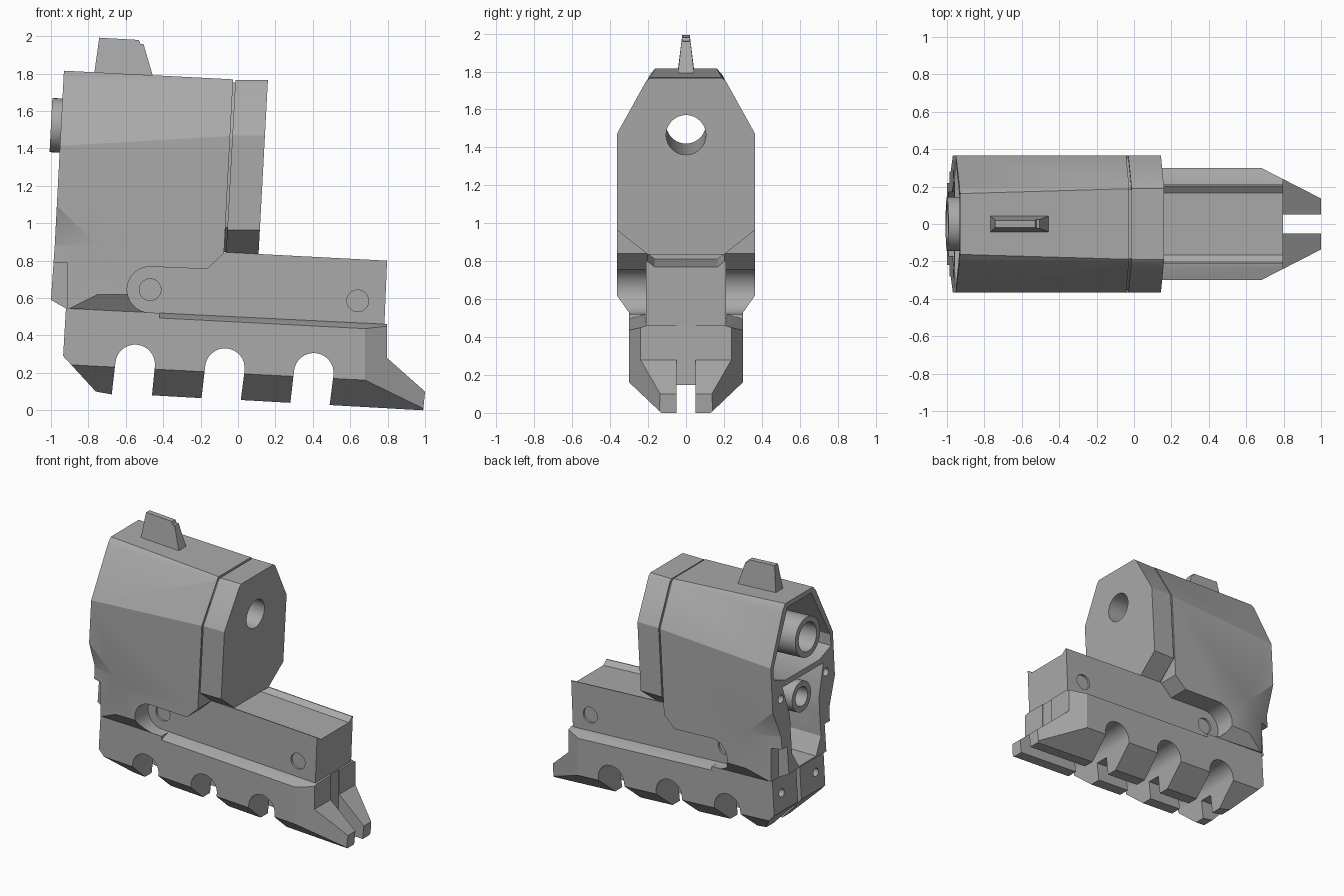
import bpy, bmesh, math
from mathutils import Vector

cube = bpy.data.objects.get("Cube")
if cube:
    bpy.data.objects.remove(cube, do_unlink=True)

grey = bpy.data.materials.new("plain grey")
grey.use_nodes = True
grey.diffuse_color = (0.4, 0.4, 0.4, 1)
grey.node_tree.nodes["Principled BSDF"].inputs["Base Color"].default_value = (0.4, 0.4, 0.4, 1)

SLOPE = -0.052  # everything leans slightly down towards +x


def loft(name, rings):
    """Closed solid through rings of equal point count."""
    bm = bmesh.new()
    loops = [[bm.verts.new(p) for p in ring] for ring in rings]
    for a, b in zip(loops, loops[1:]):
        for i in range(len(a)):
            j = (i + 1) % len(a)
            bm.faces.new((a[i], a[j], b[j], b[i]))
    bm.faces.new(loops[0][::-1])
    bm.faces.new(loops[-1])
    bmesh.ops.recalc_face_normals(bm, faces=bm.faces)
    mesh = bpy.data.meshes.new(name)
    bm.to_mesh(mesh)
    bm.free()
    ob = bpy.data.objects.new(name, mesh)
    bpy.context.collection.objects.link(ob)
    mesh.materials.append(grey)
    return ob


def side_prism(name, pts, y0, y1):
    return loft(name, [[(x, y, z) for x, z in pts] for y in (y0, y1)])


def plan_prism(name, pts, z0, z1):
    return loft(name, [[(x, y, z) for x, y in pts] for z in (z0, z1)])


def box(name, x0, x1, y0, y1, z0, z1):
    return plan_prism(name, [(x0, y0), (x1, y0), (x1, y1), (x0, y1)], z0, z1)


def mirrored(half):
    """Half section of (y, z) from top to bottom, closed on both sides."""
    return half + [(-y, z) for y, z in reversed(half)]


def section(x0, x1, half0, half1=None):
    """Two rings for a lengthwise loft; x may be a function of height."""
    fx = lambda v, z: v(z) if callable(v) else v
    return [[(fx(x, z), y, z) for y, z in mirrored(h)]
            for x, h in ((x0, half0), (x1, half1 or half0))]


def rod(name, a, b, r, n=40):
    a, b = Vector(a), Vector(b)
    q = (b - a).to_track_quat('Z', 'Y')
    turn = [q @ Vector((r * math.cos(t), r * math.sin(t), 0))
            for t in (2 * math.pi * i / n for i in range(n))]
    return loft(name, [[a + d for d in turn], [b + d for d in turn]])


def combine(ob, other, op='DIFFERENCE'):
    mod = ob.modifiers.new("cut", 'BOOLEAN')
    mod.operation, mod.solver, mod.object = op, 'EXACT', other
    bpy.context.view_layer.objects.active = ob
    bpy.ops.object.modifier_apply(modifier=mod.name)
    bpy.data.objects.remove(other, do_unlink=True)


def arc(cx, cz, r, a0, a1, n=16):
    return [(cx + r * math.cos(math.radians(a0 + (a1 - a0) * i / n)),
             cz + r * math.sin(math.radians(a0 + (a1 - a0) * i / n))) for i in range(n + 1)]


# Housing: tapered faceted body trimmed to its side outline
housing = loft("housing", section(
    -1.02, 0.02,
    [(0.16, 1.82), (0.19, 1.785), (0.365, 1.41), (0.365, 0.62), (0.28, 0.5)],
    [(0.19, 1.767), (0.205, 1.755), (0.365, 1.47), (0.365, 0.62), (0.28, 0.5)]))
outline = [(-0.93, 1.83), (-0.025, 1.83), (-0.027, 1.75), (-0.075, 0.84), (-0.165, 0.755)]
outline += arc(-0.47, 0.645, 0.123, 87, 267) + [(-0.92, 0.545), (-1.0, 0.59), (-0.98, 0.88)]
combine(housing, side_prism("outline", outline, -0.5, 0.5), 'INTERSECT')

# Rear undercuts and steps on both cheeks
for s in (-1, 1):
    low = [(-0.75, s * 0.365), (-0.75, s * 0.5), (-1.1, s * 0.5), (-1.1, s * 0.24)]
    high = [(-0.75, s * 0.365), (-0.75, s * 0.5), (-1.1, s * 0.5), (-1.1, s * 0.365)]
    combine(housing, loft("undercut", [[(x, y, 0.45) for x, y in low],
                                       [(x, y, 0.885) for x, y in low],
                                       [(x, y, 0.885 - 0.95 * (x + 0.75)) for x, y in high]]))
    combine(housing, box("step", -1.1, -0.915, s * 0.22, s * 0.5, 0.4, 0.79))
    combine(housing, rod("screw_hole", (-1.1, s * 0.265, 1.16), (-0.88, s * 0.265, 1.15), 0.03, 20))

# Rear cavities: wide above the divider, narrow below it
combine(housing, loft("upper_cavity", section(
    -1.1, -0.55, [(0.14, 1.78), (0.335, 1.4), (0.335, 1.32), (0.2, 1.27)])))
combine(housing, loft("lower_cavity", section(
    -1.1, -0.6, [(0.24, 1.23), (0.17, 1.0), (0.17, 0.72), (0.1, 0.6)])))

# Front cap, leaning with the housing
lean = lambda x_top: (lambda z: x_top - 0.054 * (1.765 - z))
cap_half = [(0.19, 1.765), (0.21, 1.75), (0.365, 1.47), (0.365, 0.965), (0.2, 0.835)]
cap = loft("front_cap", section(lean(-0.014), lean(0.16), cap_half))
seam = loft("cap_seam", section(lean(-0.04), lean(0.0),
                                [(y * 0.97, z - 0.012 if z > 1 else z + 0.012) for y, z in cap_half]))

# Barrel with a bore that runs right through
axis = lambda x, z=1.525: (x, 0, z + SLOPE * (x + 1))
tube = rod("upper_tube", axis(-1.0), axis(-0.4), 0.145)
for ob in (tube, housing, seam, cap):
    combine(ob, rod("bore", axis(-1.2), axis(0.3), 0.105))

# Lower tube
lower_tube = rod("lower_tube", axis(-0.95, 1.07), axis(-0.55, 1.07), 0.11)
combine(lower_tube, rod("lower_bore", axis(-1.1, 1.07), axis(-0.7, 1.07), 0.07))

# Sight blade
blade = [(-0.77, 1.79, 0.045), (-0.742, 1.992, 0.02), (-0.53, 1.98, 0.02),
         (-0.522, 1.96, 0.023), (-0.505, 1.957, 0.024), (-0.45, 1.77, 0.045)]
loft("sight", [[(x, s * y, z) for x, z, y in [(p[0], p[1], p[2]) for p in blade]] for s in (-1, 1)])

# Rail block with grooved top and pin recesses
block = side_prism("rail_block", [(-0.62, 0.48), (-0.62, 0.79), (-0.16, 0.77), (-0.07, 0.845),
                                  (0.797, 0.8), (0.782, 0.44)], -0.21, 0.21)
groove = [[(x, y, z + SLOPE * (x - 0.8)) for y, z in
           ((-0.165, 0.77), (0.165, 0.77), (0.21, 0.805), (0.21, 0.9), (-0.21, 0.9), (-0.21, 0.805))]
          for x in (0.0, 1.0)]
combine(block, loft("groove", groove))
for x, z in ((-0.47, 0.645), (0.64, 0.585)):
    for s in (-1, 1):
        combine(block, rod("pin_recess", (x, s * 0.195, z), (x, s * 0.3, z), 0.058, 32))

# Lower rail: scalloped outline, chamfered below and pointed in front
base = [(-0.92, 0.545), (0.797, 0.46), (0.797, 0.28), (1.0, 0.1), (0.99, 0.0), (0.49, 0.028)]
for cx, cz in ((0.405, 0.2), (-0.07, 0.225), (-0.55, 0.245)):
    base += arc(cx, cz, 0.106, -6, 174) + [(cx - 0.125, cz - 0.16)]
    if cx > -0.5:
        base.append((cx - 0.39, cz - 0.145))
base += [(-0.76, 0.1), (-0.935, 0.29)]
rail = side_prism("lower_rail", base, -0.3, 0.3)
rail_half = [(0.3, 0.7), (0.3, 0.155), (0.1, -0.015), (0.1, -0.1)]
rings = [[(x, y, z + SLOPE * (x - 0.8)) for y, z in mirrored(rail_half)] for x in (-1.1, 1.1)]
combine(rail, loft("rail_section", rings), 'INTERSECT')
for s in (-1, 1):
    combine(rail, plan_prism("nose_cut", [(0.68, s * 0.3), (1.1, s * 0.085),
                                          (1.1, s * 0.5), (0.68, s * 0.5)], -0.2, 0.8))
    chamfer = [[(x, s * y, z + SLOPE * (x - 0.8)) for y, z in
                ((0.2, 0.463), (0.31, 0.427), (0.31, 0.6), (0.2, 0.6))] for x in (-0.42, 1.1)]
    combine(rail, loft("top_chamfer", chamfer))
    combine(rail, rod("screw_hole", (-1.1, s * 0.2, 0.43), (-0.87, s * 0.2, 0.42), 0.03, 20))
channel = [(-1.1, 0.245), (1.1, 0.13), (1.1, -0.2), (-1.1, -0.2)]
combine(rail, side_prism("channel", channel, -0.05, 0.05))
combine(rail, box("front_slot", 0.79, 1.1, -0.05, 0.05, -0.2, 0.8))
combine(rail, box("rear_slot", -1.1, -0.88, -0.02, 0.02, 0.0, 0.8))

# Smooth round parts while keeping edges sharp
for ob in bpy.context.scene.objects:
    if ob.type == 'MESH':
        bpy.ops.object.select_all(action='DESELECT')
        ob.select_set(True)
        bpy.context.view_layer.objects.active = ob
        bpy.ops.object.shade_smooth_by_angle(angle=math.radians(25))
